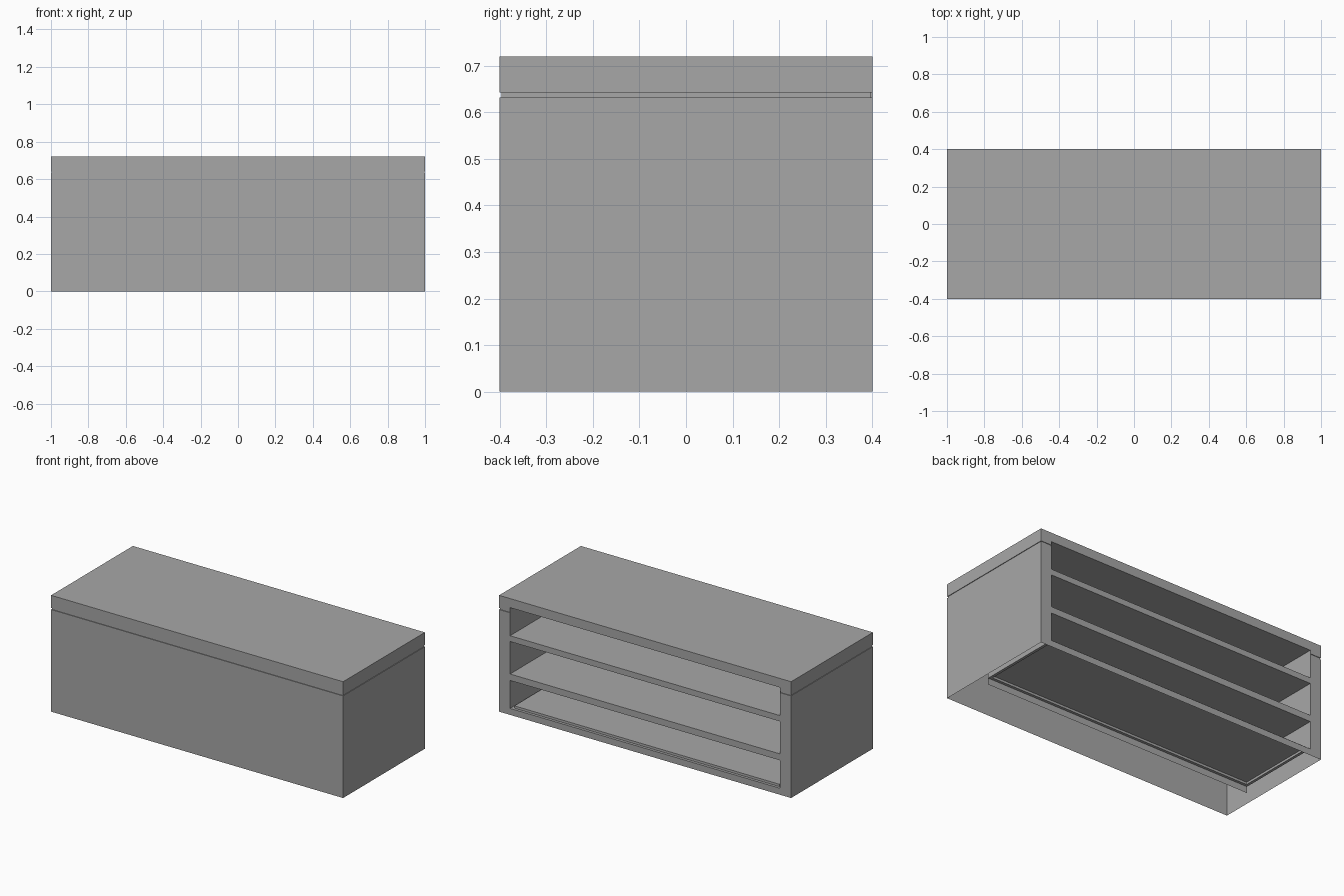
import bpy, bmesh

if "Cube" in bpy.data.objects:
    bpy.data.objects.remove(bpy.data.objects["Cube"])

X, Y = 1.0, 0.4            # outer half sizes
IX, IY = 0.925, -0.14      # cavity half width and inner wall
FLOOR, CEIL, TOP = 0.04, 0.664, 0.72

grey = bpy.data.materials.new("dark_grey")
grey.diffuse_color = (0.39, 0.39, 0.39, 1)
grey.use_nodes = True
grey.node_tree.nodes["Principled BSDF"].inputs["Base Color"].default_value = grey.diffuse_color


def make(name, build):
    bm = bmesh.new()
    build(bm)
    me = bpy.data.meshes.new(name)
    bm.to_mesh(me)
    bm.free()
    me.materials.append(grey)
    ob = bpy.data.objects.new(name, me)
    bpy.context.collection.objects.link(ob)
    return ob


def face(bm, *pts):
    return bm.faces.new([bm.verts.new(p) for p in pts])


# Outer shell: U-shaped outline lofted up a profile with a shadow groove
def shell(bm):
    rings = []
    for z, g in [(0, 0), (0.632, 0), (0.632, 0.004), (0.642, 0.004), (0.642, 0), (TOP, 0)]:
        x, y = X - g, Y - g
        outline = [(-IX, y), (-x, y), (-x, -y), (x, -y), (x, y), (IX, y)]
        rings.append([bm.verts.new((px, py, z)) for px, py in outline])
    for a, b in zip(rings, rings[1:]):
        for i in range(5):
            bm.faces.new((a[i], a[i + 1], b[i + 1], b[i]))
    bm.faces.new(rings[-1])


# Cavity walls, ceiling, and the back edges above and below the openings
def cavity(bm):
    face(bm, (IX, Y, CEIL), (-IX, Y, CEIL), (-IX, Y, TOP), (IX, Y, TOP))
    face(bm, (IX, Y, 0), (-IX, Y, 0), (-IX, Y, FLOOR), (IX, Y, FLOOR))
    face(bm, (IX, IY, 0), (-IX, IY, 0), (-IX, IY, CEIL), (IX, IY, CEIL))
    face(bm, (-IX, IY, CEIL), (-IX, Y, CEIL), (IX, Y, CEIL), (IX, IY, CEIL))
    face(bm, (-IX, Y, FLOOR), (-IX, IY, FLOOR), (-IX, IY, CEIL), (-IX, Y, CEIL))
    face(bm, (IX, IY, FLOOR), (IX, Y, FLOOR), (IX, Y, CEIL), (IX, IY, CEIL))


# Floor with a slightly raised inner panel
def floor(bm):
    f = face(bm, (-IX, IY, FLOOR), (IX, IY, FLOOR), (IX, Y, FLOOR), (-IX, Y, FLOOR))
    bm.normal_update()
    bmesh.ops.inset_region(bm, faces=[f], thickness=0.024, use_boundary=True)
    bm.normal_update()
    bmesh.ops.inset_region(bm, faces=[f], thickness=0.0005, depth=0.014, use_boundary=True)


# Shelf board
def shelf(z0, z1):
    def build(bm):
        bmesh.ops.create_cube(bm, size=1)
        bmesh.ops.scale(bm, vec=(2 * IX, Y - IY, z1 - z0), verts=bm.verts)
        bmesh.ops.translate(bm, vec=(0, (Y + IY) / 2, (z0 + z1) / 2), verts=bm.verts)
    return build


make("counter_shell", shell)
make("storage_cavity", cavity)
make("storage_floor", floor)
make("lower_shelf", shelf(0.213, 0.253))
make("upper_shelf", shelf(0.454, 0.49))
